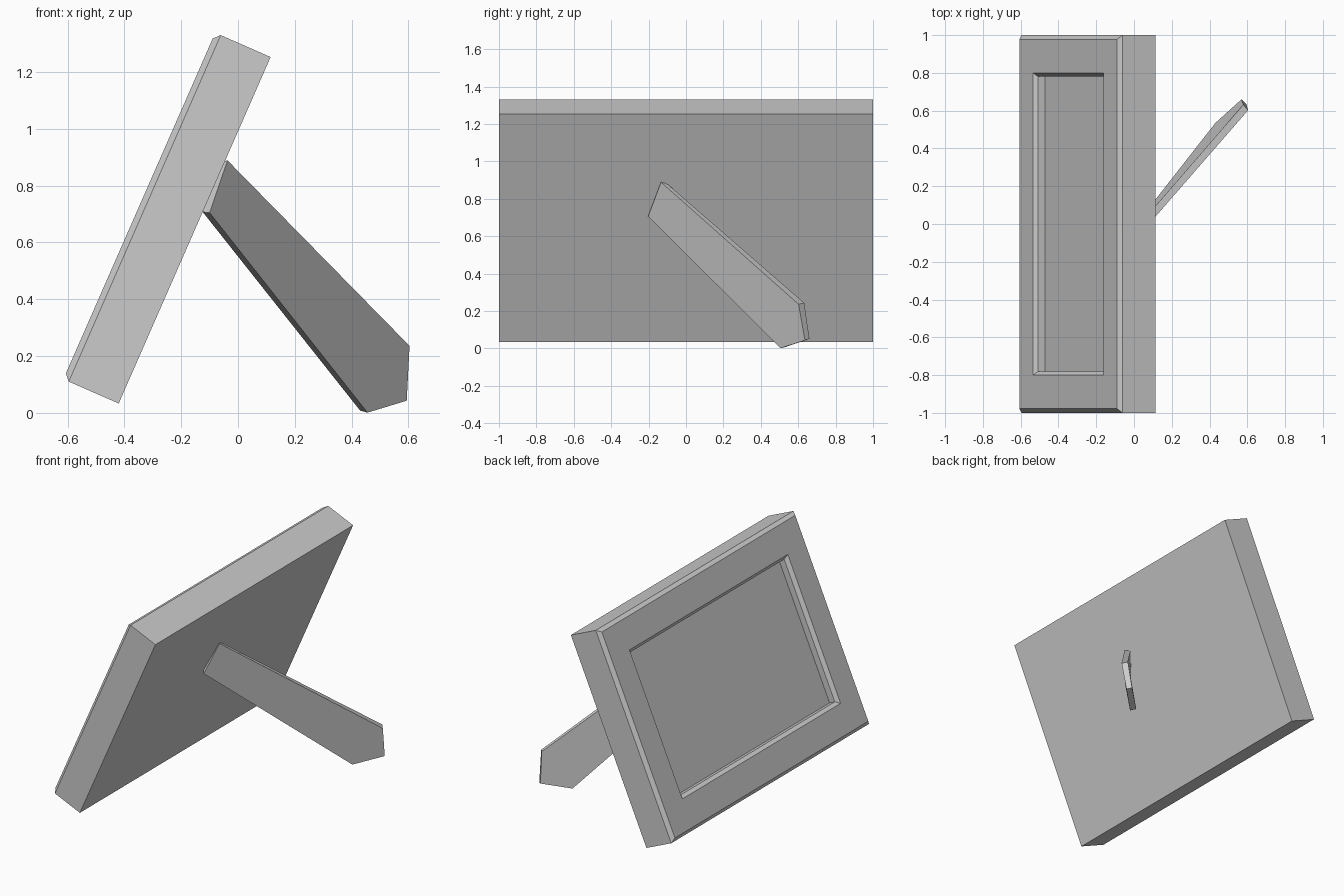
import bpy
import bmesh
from mathutils import Vector

if "Cube" in bpy.data.objects:
    bpy.data.objects.remove(bpy.data.objects["Cube"])

HALF_W, HEIGHT = 1.0, 1.332            # panel half width and slanted height
BASE = Vector((-0.42, 0, 0.033))       # bottom back edge of the panel
UP = Vector((0.4016, 0, 0.9158))       # direction up the slanted panel
OUT = Vector((-0.9158, 0, 0.4016))     # direction the picture faces


def finish(bm, name):
    bmesh.ops.recalc_face_normals(bm, faces=bm.faces[:])
    mesh = bpy.data.meshes.new(name)
    bm.to_mesh(mesh)
    bm.free()
    obj = bpy.data.objects.new(name, mesh)
    bpy.context.collection.objects.link(obj)
    return obj


def loft(rings, name):
    """Join equal-sized point loops with quads and cap both ends."""
    bm = bmesh.new()
    loops = [[bm.verts.new(p) for p in ring] for ring in rings]
    for a, b in zip(loops, loops[1:]):
        for i in range(len(a)):
            j = (i + 1) % len(a)
            bm.faces.new((a[i], a[j], b[j], b[i]))
    bm.faces.new(loops[0][::-1])
    bm.faces.new(loops[-1])
    return finish(bm, name)


def panel_ring(inset, depth):
    w = HALF_W - inset
    return [BASE + UP * u + OUT * depth + Vector((0, y, 0))
            for y, u in ((-w, inset), (w, inset),
                         (w, HEIGHT - inset), (-w, HEIGHT - inset))]


# Picture frame: back, sides, chamfered rim, border, chamfered recess
profile = [(0, 0), (0, 0.192), (0.022, 0.213), (0.2, 0.213),
           (0.22, 0.192), (0.22, 0.152)]
loft([panel_ring(i, d) for i, d in profile], "picture_frame")

# Support leg: slanted tapered plate with a pointed foot
leg_face = [(-0.037, -0.134, 0.889), (-0.100, -0.203, 0.705),
            (0.456, 0.506, 0.001), (0.594, 0.636, 0.043),
            (0.604, 0.602, 0.236)]
leg_back = [(-0.060, -0.105, 0.884), (-0.124, -0.174, 0.707),
            (0.430, 0.534, 0.008), (0.569, 0.660, 0.051),
            (0.579, 0.632, 0.243)]
loft([leg_face, leg_back], "support_leg")
